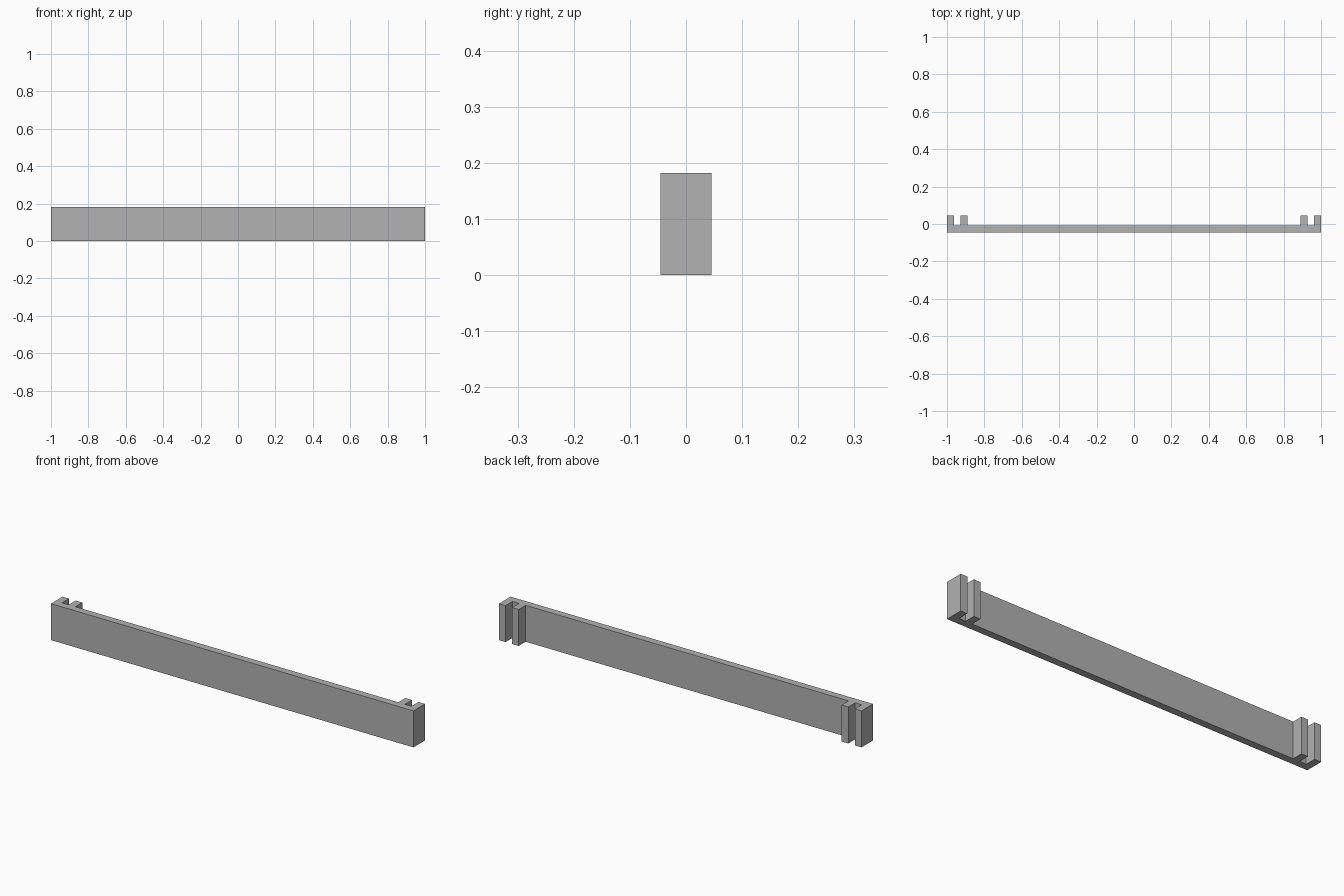
import bpy
import bmesh

# Remove the default cube
cube = bpy.data.objects.get("Cube")
if cube:
    bpy.data.objects.remove(cube, do_unlink=True)

# Proportions: every size is a multiple of one wall thickness
UNIT = 2 / 55
HALF_LENGTH = 1.0
HEIGHT = 5 * UNIT
FRONT = -1.25 * UNIT
BACK = 1.25 * UNIT
BOARD_BACK = FRONT + UNIT

# Single grey material
grey = bpy.data.materials.new("plain_grey")
grey.use_nodes = True
colour = (0.445, 0.445, 0.445, 1)
grey.diffuse_color = colour
grey.node_tree.nodes["Principled BSDF"].inputs["Base Color"].default_value = colour


def end_outline():
    """Plan outline of the +x half: two prongs with a slot between them."""
    x = HALF_LENGTH
    return [
        (x, FRONT), (x, BACK),
        (x - UNIT, BACK), (x - UNIT, BOARD_BACK),
        (x - 2 * UNIT, BOARD_BACK), (x - 2 * UNIT, BACK),
        (x - 3 * UNIT, BACK), (x - 3 * UNIT, BOARD_BACK),
    ]


# Board with slotted ends: mirrored outline extruded upwards
half = end_outline()
outline = half + [(-x, y) for x, y in reversed(half)]
bm = bmesh.new()
base = bm.faces.new([bm.verts.new((x, y, 0)) for x, y in outline])
extruded = bmesh.ops.extrude_face_region(bm, geom=[base])
top = [v for v in extruded["geom"] if isinstance(v, bmesh.types.BMVert)]
bmesh.ops.translate(bm, verts=top, vec=(0, 0, HEIGHT))
bmesh.ops.recalc_face_normals(bm, faces=bm.faces)

mesh = bpy.data.meshes.new("slotted_board")
bm.to_mesh(mesh)
bm.free()
mesh.materials.append(grey)
board = bpy.data.objects.new("slotted_board", mesh)
bpy.context.collection.objects.link(board)
